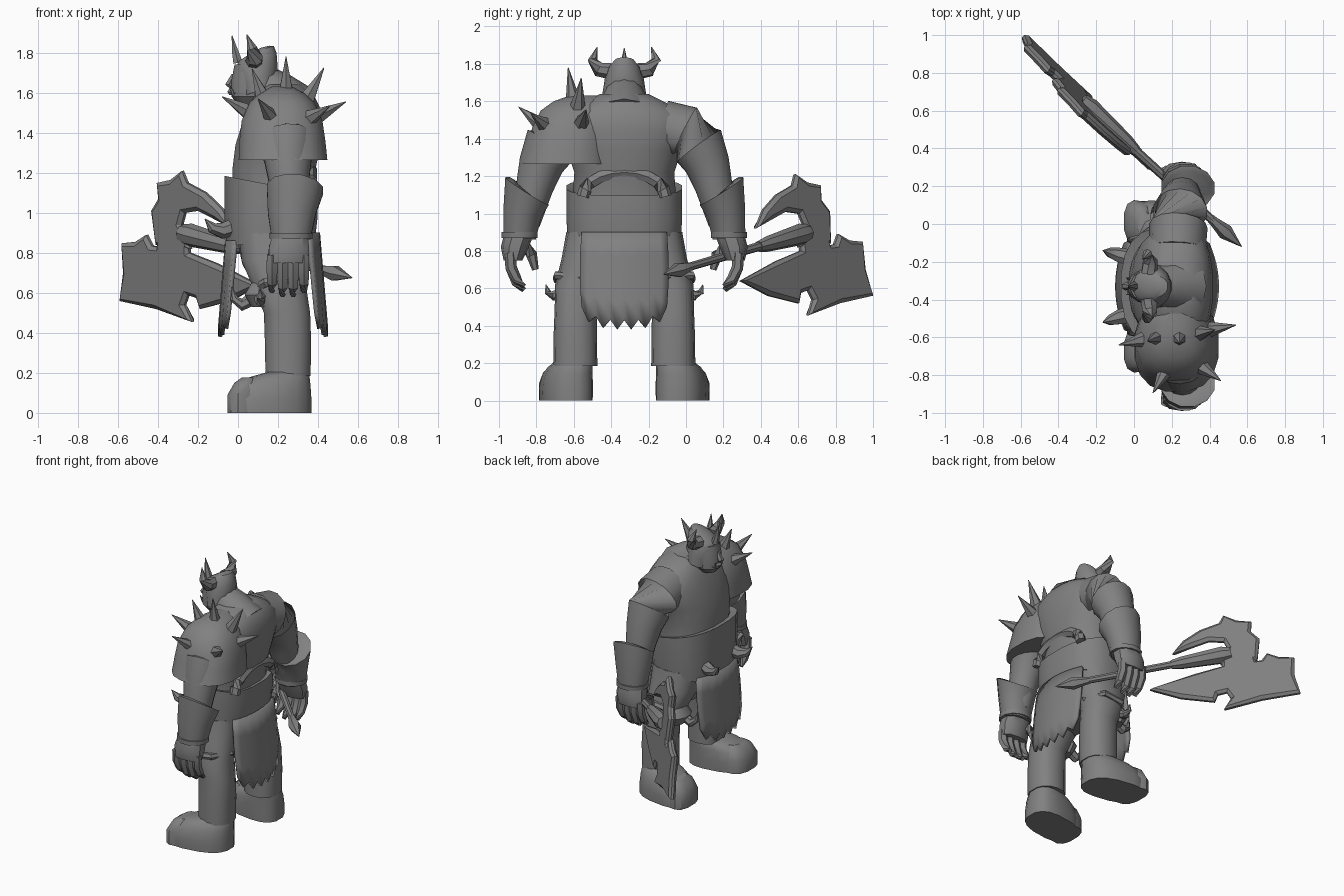
import bpy, bmesh, math
from mathutils import Vector

MID = -0.33  # y of the body's centre plane; the figure faces -x
grey = bpy.data.materials.new("plain grey")
grey.diffuse_color = (0.22, 0.22, 0.22, 1)


def finish(name, bm, angle=35):
    bmesh.ops.recalc_face_normals(bm, faces=bm.faces)
    me = bpy.data.meshes.new(name)
    bm.to_mesh(me)
    bm.free()
    me.materials.append(grey)
    ob = bpy.data.objects.new(name, me)
    bpy.context.collection.objects.link(ob)
    bpy.ops.object.select_all(action='DESELECT')
    ob.select_set(True)
    bpy.context.view_layer.objects.active = ob
    bpy.ops.object.shade_smooth_by_angle(angle=math.radians(angle))
    return ob


def skin(name, rings, cap=True, angle=35):
    """Join rings of points into one closed surface."""
    bm = bmesh.new()
    vs = [[bm.verts.new(p) for p in r] for r in rings]
    n = len(vs[0])
    for a, b in zip(vs, vs[1:]):
        for i in range(n):
            j = (i + 1) % n
            bm.faces.new((a[i], a[j], b[j], b[i]))
    if cap:
        bm.faces.new(vs[0])
        bm.faces.new(vs[-1])
    return finish(name, bm, angle)


def loft(name, rings, n=16, p=2.0, cap=True, shear=0.0):
    """Stack of ovals: x, y, z, x radius, y radius, tilt along x, tilt along y."""
    out = []
    for r in rings:
        x, y, z, rx, ry, tx, ty = (tuple(r) + (0, 0))[:7]
        ring = []
        for i in range(n):
            a = 2 * math.pi * (i + 0.5) / n
            c, s = math.cos(a), math.sin(a)
            c = math.copysign(abs(c) ** (2 / p), c)
            s = math.copysign(abs(s) ** (2 / p), s)
            px = x + rx * c
            ring.append((px, y + ry * s + shear * (px - 0.2), z + tx * c + ty * s))
        out.append(ring)
    return skin(name, out, cap)


def tube(name, pts, radii, n=8):
    """Round tube through points with a radius at each."""
    pts = [Vector(p) for p in pts]
    out = []
    for i, p in enumerate(pts):
        d = (pts[min(i + 1, len(pts) - 1)] - pts[max(i - 1, 0)]).normalized()
        ref = Vector((0, 0, 1)) if abs(d.z) < 0.8 else Vector((1, 0, 0))
        u = d.cross(ref).normalized()
        v = d.cross(u)
        out.append([p + radii[i] * (u * math.cos(2 * math.pi * k / n) + v * math.sin(2 * math.pi * k / n))
                    for k in range(n)])
    return skin(name, out)


def cloth(name, x_top, x_low, bulge, z_top):
    """Hanging cloth with a torn lower edge, bowed around the body."""
    bm = bmesh.new()
    cols = []
    for i in range(13):
        u = i / 6 - 1
        low = 0.43 + 0.07 * abs(u) ** 3 - (0.05 if i % 2 else 0)
        col = []
        for k in range(5):
            t = k / 4
            col.append(bm.verts.new((x_top + (x_low - x_top) * t - bulge * u * u,
                                     MID + u * (0.225 + 0.01 * math.sin(t * 3)),
                                     z_top + (low - z_top) * t)))
        cols.append(col)
    for a, b in zip(cols, cols[1:]):
        for k in range(4):
            bm.faces.new((a[k], b[k], b[k + 1], a[k + 1]))
    ob = finish(name, bm)
    m = ob.modifiers.new("thickness", 'SOLIDIFY')
    m.thickness, m.offset = 0.02, 0


# Torso, hips and belt
loft("hips", [(.19, MID, .64, .11, .22), (.18, MID, .74, .16, .3),
              (.17, MID, .92, .19, .3)], 16, 2.5)
loft("torso", [(.17, MID, .9, .2, .29), (.17, MID, 1.08, .2, .28), (.18, MID, 1.22, .21, .27),
               (.2, MID, 1.34, .215, .31), (.22, MID, 1.45, .2, .35), (.23, MID, 1.53, .18, .32),
               (.23, MID, 1.59, .15, .23), (.22, MID, 1.64, .1, .13)], 20, 2.3)
loft("belt", [(.165, MID, .86, .225, .305, .03), (.165, MID, .98, .235, .313, 0),
              (.165, MID, 1.14, .235, .313, -.045), (.165, MID, 1.13, .2, .285, -.045)], 20, 2.5)
tube("back_wrap", [(.36, MID + .22 * math.cos(a), 1.09 + .13 * math.sin(a))
                   for a in [math.pi * k / 10 for k in range(11)]], [.035] * 11, 6)
cloth("back_cloth", .4, .44, .05, .9)
cloth("front_cloth", -.055, -.09, -.045, .86)

# Head, helmet and neck
tube("neck", [(.27, MID, 1.5), (.17, MID, 1.6), (.09, MID, 1.67)], [.16, .125, .09], 12)
loft("head", [(.06, MID, 1.54, .06, .05), (.06, MID, 1.58, .095, .085), (.06, MID, 1.66, .095, .09),
              (.07, MID, 1.74, .09, .085)], 14)
loft("helmet", [(.1, MID, 1.61, .08, .122, .03), (.1, MID, 1.67, .1, .112, .03), (.09, MID, 1.73, .11, .103, .01),
                (.1, MID, 1.78, .095, .085, .02), (.12, MID, 1.815, .06, .055, .02),
                (.135, MID, 1.83, .02, .02, .005)], 14)
tube("nose", [(-.02, MID, 1.69), (-.045, MID, 1.64), (-.025, MID, 1.62)], [.014, .022, .012], 6)
tube("mouth", [(-.01, MID - .05, 1.6), (-.035, MID, 1.605), (-.01, MID + .05, 1.6)], [.01, .018, .01], 6)
tube("brow_horn", [(0, MID, 1.75), (-.015, MID, 1.81), (-.03, MID, 1.885)], [.027, .018, .002], 6)


def horn(name, pts, r):
    tube(name, pts, [r * k for k in (1, .9, .6)] + [.002], 7)


# Everything paired: s picks the side, Y converts an outward distance to y
for s, side in ((-1, "left"), (1, "right")):
    def Y(d):
        return MID + s * d

    horn(side + "_helmet_horn", [(.08, Y(.07), 1.76), (.085, Y(.135), 1.77),
                                 (.07, Y(.17), 1.82), (.045, Y(.145), 1.89)], .045)
    tube(side + "_tusk", [(-.02, Y(.035), 1.59), (-.04, Y(.045), 1.63)], [.012, .002], 5)
    # Leg and boot
    loft(side + "_leg", [(.25, Y(.262), .185, .115, .118), (.25, Y(.262), .35, .118, .116),
                         (.245, Y(.26), .5, .118, .112), (.21, Y(.25), .62, .135, .12),
                         (.18, Y(.2), .76, .165, .135), (.17, Y(.17), .9, .17, .14)], 14, 2.4)
    tube(side + "_knee_fold", [(.34, Y(.22), .66), (.27, Y(.36), .67), (.14, Y(.36), .65), (.07, Y(.26), .61)],
         [.015, .022, .025, .02], 6)
    loft(side + "_boot", [(.16, Y(.305), 0, .21, .135), (.16, Y(.305), .07, .21, .137), (.175, Y(.3), .14, .19, .128),
                          (.21, Y(.29), .18, .15, .115), (.25, Y(.28), .205, .1, .1)], 16, 2.6, shear=-s * .15)
    loft(side + "_toe_cap", [(.03, Y(.305), 0, .085, .125), (.03, Y(.305), .09, .085, .125),
                             (.045, Y(.305), .15, .065, .105), (.055, Y(.305), .178, .035, .07)],
         12, 2.6, shear=-s * .15)
    # Spiked knee guard
    loft(side + "_knee_guard", [(.11, Y(.26), .53, .045, .07), (.1, Y(.26), .59, .07, .1),
                                (.11, Y(.26), .65, .045, .07)], 10)
    horn(side + "_knee_horn", [(.07, Y(.24), .57), (.02, Y(.24), .54), (-.02, Y(.24), .57), (-.03, Y(.24), .63)], .035)
    horn(side + "_knee_side_horn", [(.11, Y(.33), .58), (.11, Y(.38), .56), (.11, Y(.41), .58), (.11, Y(.42), .62)], .03)
    # Belt horn
    horn(side + "_belt_horn", [(-.02, Y(.15), .93), (-.08, Y(.165), .91), (-.13, Y(.18), .925), (-.165, Y(.19), .97)], .045)
    # Arm, bracer and hand
    tube(side + "_arm", [(.23, Y(.2), 1.46), (.235, Y(.32), 1.43), (.245, Y(.4), 1.36), (.25, Y(.445), 1.26),
                         (.255, Y(.48), 1.14), (.26, Y(.53), .95)], [.15, .155, .145, .12, .1, .08], 14)
    loft(side + "_bracer", [(.265, Y(.56), .87, .1, .09, 0, s * .01), (.27, Y(.545), 1.0, .125, .105, 0, s * .02),
                            (.285, Y(.52), 1.12, .145, .12, -.01, s * .075),
                            (.285, Y(.52), 1.12, .12, .095, -.01, s * .075)], 12)
    loft(side + "_cuff", [(.265, Y(.56), .87, .11, .1), (.265, Y(.56), .9, .113, .1)], 12)
    loft(side + "_palm", [(.26, Y(.56), .9, .09, .08), (.255, Y(.585), .82, .105, .075),
                          (.25, Y(.595), .75, .1, .05)], 10, 2.6)
    for k in range(4):
        x = .17 + .053 * k
        drop = .02 if k in (1, 2) else 0
        tube(side + "_finger", [(x, Y(.61), .79), (x, Y(.605), .71), (x, Y(.575), .65 - drop), (x, Y(.535), .61 - drop)],
             [.03, .031, .027, .016], 6)
    tube(side + "_thumb", [(.19, Y(.54), .84), (.175, Y(.495), .78), (.17, Y(.475), .7)], [.035, .03, .018], 6)

# Shoulder guard on one side with rows of spikes
loft("shoulder_guard", [(.225, -.645, 1.265, .225, .245), (.222, -.63, 1.36, .218, .225), (.22, -.615, 1.46, .205, .21),
                        (.22, -.6, 1.55, .165, .18), (.22, -.57, 1.6, .11, .14), (.22, -.54, 1.632, .05, .08)], 16, 2.5)
spikes = [((.06, -.61, 1.5), (-.08, -.64, 1.58)), ((.13, -.6, 1.56), (.07, -.62, 1.72)),
          ((.24, -.6, 1.58), (.24, -.63, 1.78)), ((.34, -.58, 1.56), (.43, -.56, 1.725)),
          ((.39, -.56, 1.48), (.54, -.535, 1.555)), ((.17, -.77, 1.47), (.1, -.895, 1.57)),
          ((.35, -.75, 1.47), (.46, -.83, 1.535))]
for a, b in spikes:
    tube("shoulder_spike", [a, b], [.045, .002], 6)

# Axe: shaft, socket and pointed pommel
butt, top = Vector((.57, -.12, .675)), Vector((-.28, .65, .9))


def along(t):
    return butt.lerp(top, t)


tube("axe_shaft", [along(.12), along(.95)], [.022, .026], 8)
tube("axe_socket", [along(.66), along(.72), along(.95), along(1)], [.03, .042, .058, .045], 8)
tube("axe_pommel", [along(0), along(.1), along(.17), along(.19)], [.002, .042, .026, .024], 6)


def blade(name, outline):
    """Flat blade in the leaning plane of the shaft, with bevelled edges."""
    bm = bmesh.new()
    side = Vector((.7, .7, .1)).normalized() * .008
    mid = [Vector((.41 - y - .16 * (z - .55), y, z)) for y, z in outline]
    a = [bm.verts.new(p + side) for p in mid]
    b = [bm.verts.new(p - side) for p in mid]
    n = len(mid)
    flats = [bm.faces.new(a), bm.faces.new(b[::-1])]
    for i in range(n):
        j = (i + 1) % n
        bm.faces.new((a[j], a[i], b[i], b[j]))
    bmesh.ops.recalc_face_normals(bm, faces=bm.faces)
    bmesh.ops.inset_individual(bm, faces=flats, thickness=.022, depth=.016)
    finish(name, bm, 20)


blade("lower_blade", [(.29, .64), (.48, .745), (.61, .8), (.6, .9), (.74, .92), (.765, .83), (.79, .835), (.81, .89),
                      (.87, .855), (.94, .848), (.955, .7), (.995, .56), (.82, .52), (.65, .455), (.675, .54),
                      (.65, .59), (.61, .575), (.6, .52), (.44, .56)])
blade("upper_blade", [(.37, .92), (.41, 1.02), (.48, 1.1), (.565, 1.15), (.58, 1.21), (.645, 1.165), (.715, 1.15),
                      (.72, 1.07), (.765, 1.01), (.77, .84), (.6, .82), (.625, .94), (.6, 1.0), (.53, 1.01), (.45, .965)])
